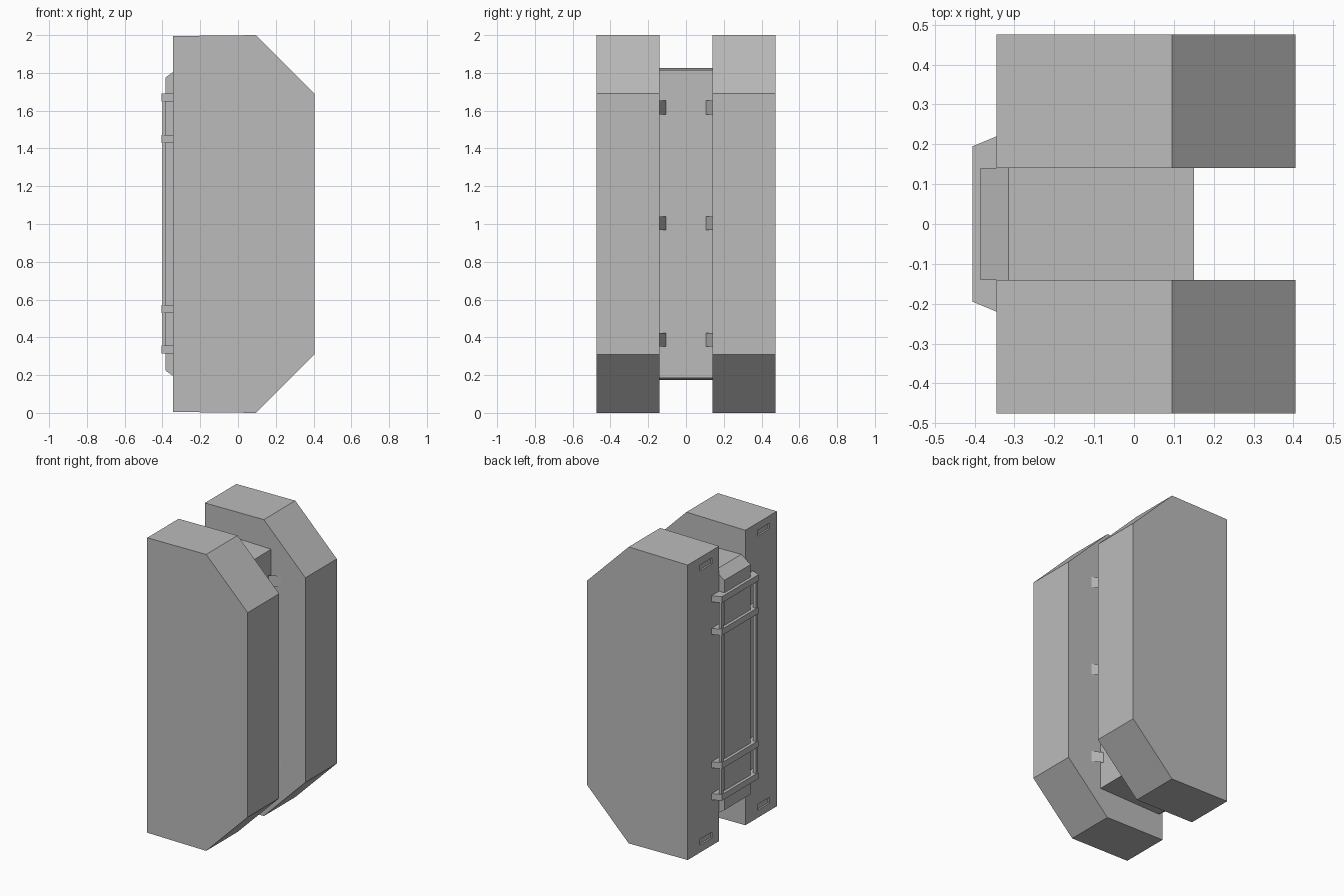
import bpy
import bmesh

cube = bpy.data.objects.get("Cube")
if cube:
    bpy.data.objects.remove(cube, do_unlink=True)

grey = bpy.data.materials.new("plain grey")
grey.use_nodes = True
GREY = (0.5, 0.5, 0.5, 1)
grey.diffuse_color = GREY
grey.node_tree.nodes["Principled BSDF"].inputs["Base Color"].default_value = GREY


def finish(name, bm):
    """Turn a bmesh into a grey flat-shaded object."""
    mesh = bpy.data.meshes.new(name)
    bm.to_mesh(mesh)
    bm.free()
    mesh.materials.append(grey)
    obj = bpy.data.objects.new(name, mesh)
    bpy.context.collection.objects.link(obj)
    return obj


def prism(name, points, offset):
    """Extrude a closed outline by an offset vector."""
    bm = bmesh.new()
    face = bm.faces.new([bm.verts.new(p) for p in points])
    result = bmesh.ops.extrude_face_region(bm, geom=[face], use_keep_orig=True)
    verts = [v for v in result["geom"] if isinstance(v, bmesh.types.BMVert)]
    bmesh.ops.translate(bm, verts=verts, vec=offset)
    bmesh.ops.recalc_face_normals(bm, faces=bm.faces)
    return finish(name, bm)


def side_prism(name, half_outline, y0, y1):
    """Extrude along y an x/z outline that is mirrored about mid height."""
    outline = half_outline + [(x, 2 - z) for x, z in reversed(half_outline)]
    return prism(name, [(x, y0, z) for x, z in outline], (0, y1 - y0, 0))


def box(name, x, y, z):
    corners = [(x[0], y[0]), (x[1], y[0]), (x[1], y[1]), (x[0], y[1])]
    return prism(name, [(a, b, z[0]) for a, b in corners], (0, 0, z[1] - z[0]))


# Two tall chamfered side pods with shallow slots in their flat face
pod_outline = [(-0.345, 0.005), (0.095, 0), (0.405, 0.31)]
for name, y0, slot_y in (("right_pod", -0.475, -0.335), ("left_pod", 0.14, 0.28)):
    pod = side_prism(name, pod_outline, y0, y0 + 0.335)
    for slot_z in (0.075, 1.925):
        cutter = box(name + "_slot_cutter", (-0.4, -0.333),
                     (slot_y - 0.065, slot_y + 0.065),
                     (slot_z - 0.02, slot_z + 0.02))
        cutter.hide_render = True
        cutter.hide_viewport = True
        cut = pod.modifiers.new("slot", "BOOLEAN")
        cut.operation = "DIFFERENCE"
        cut.solver = "EXACT"
        cut.object = cutter

# Centre block joining the pods
side_prism("centre_block",
           [(-0.385, 0.225), (-0.315, 0.175), (0.15, 0.185)], -0.14, 0.14)

# Cross bars with bevelled ends
bar_plan = [(-0.345, -0.22), (-0.345, 0.22), (-0.405, 0.195), (-0.405, -0.195)]
for i, z in enumerate((0.335, 0.55, 1.45, 1.67)):
    prism(f"cross_bar_{i + 1}", [(x, y, z - 0.021) for x, y in bar_plan],
          (0, 0, 0.042))

# Upright rails through the cross bars
for name, y in (("right_rail", -0.183), ("left_rail", 0.183)):
    box(name, (-0.4, -0.38), (y - 0.01, y + 0.01), (0.33, 1.675))

# Thin folded brackets between the pods
bracket_plan = [(0.22, -0.14), (0.153, -0.107), (0.153, 0.107), (0.22, 0.14)]
for i, z in enumerate((0.387, 1.003, 1.617)):
    bm = bmesh.new()
    low = [bm.verts.new((x, y, z - 0.036)) for x, y in bracket_plan]
    high = [bm.verts.new((x, y, z + 0.036)) for x, y in bracket_plan]
    for k in range(len(low) - 1):
        bm.faces.new((low[k], low[k + 1], high[k + 1], high[k]))
    finish(f"folded_bracket_{i + 1}", bm)
